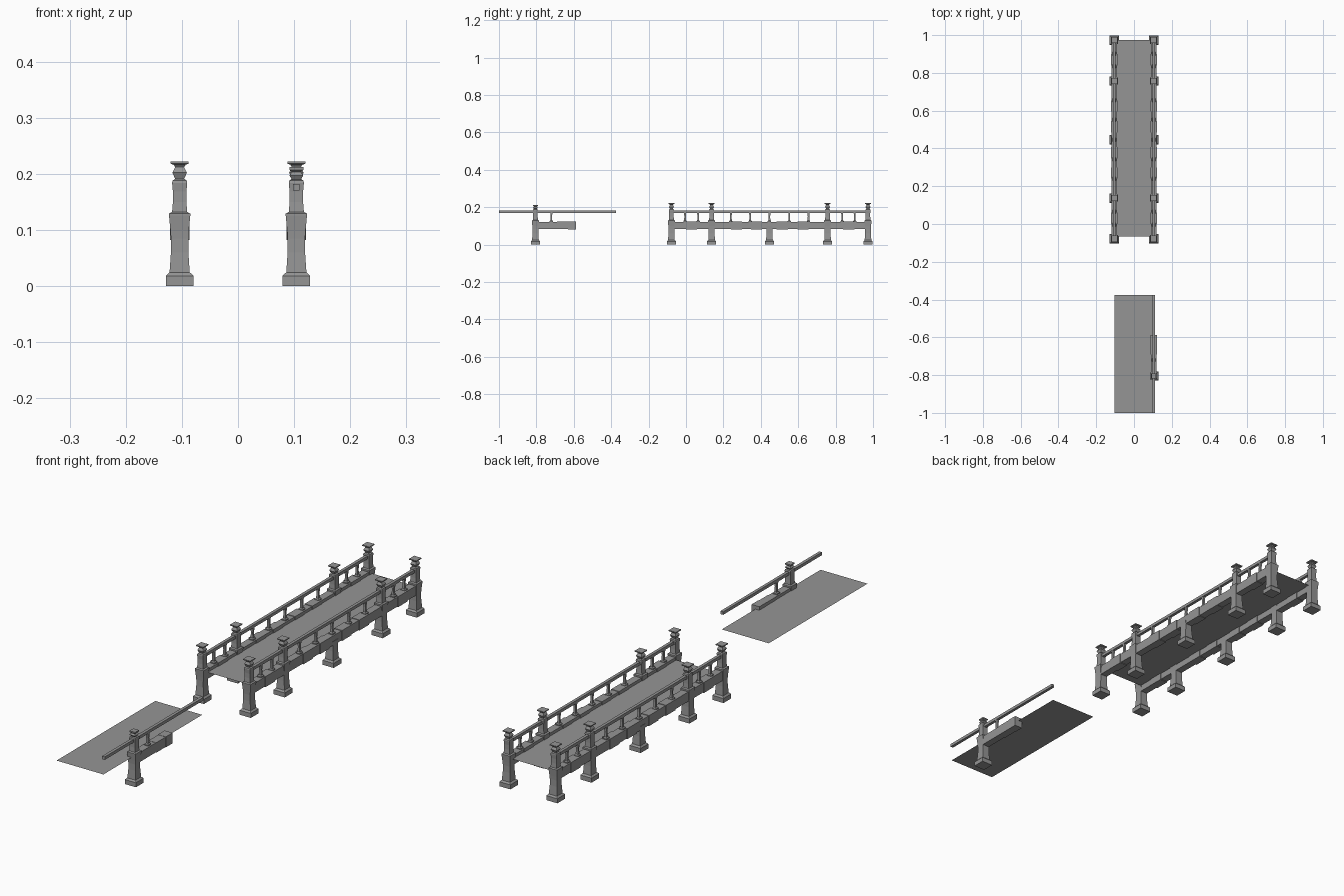
import bpy, bmesh
from mathutils import Vector

cube = bpy.data.objects.get("Cube")
if cube:
    bpy.data.objects.remove(cube, do_unlink=True)

stone = bpy.data.materials.new("grey stone")
stone.use_nodes = True
GREY = (0.3, 0.3, 0.3, 1)
stone.diffuse_color = GREY
stone.node_tree.nodes["Principled BSDF"].inputs["Base Color"].default_value = GREY

SIDE = 0.104          # distance of each balustrade from the centre line
DECK_Z = 0.11


def finish(name, bm):
    mesh = bpy.data.meshes.new(name)
    bmesh.ops.recalc_face_normals(bm, faces=bm.faces)
    bm.to_mesh(mesh)
    bm.free()
    mesh.materials.append(stone)
    obj = bpy.data.objects.new(name, mesh)
    bpy.context.collection.objects.link(obj)
    return obj


def square_stack(name, profile, x, y):
    """Square section lofted through (half width, height) pairs."""
    bm = bmesh.new()
    rings = [[bm.verts.new((x + sx * h, y + sy * h, z))
              for sx, sy in ((-1, -1), (1, -1), (1, 1), (-1, 1))]
             for h, z in profile]
    for a, b in zip(rings, rings[1:]):
        for i in range(4):
            j = (i + 1) % 4
            bm.faces.new((a[i], a[j], b[j], b[i]))
    bm.faces.new(rings[0])
    bm.faces.new(rings[-1])
    return finish(name, bm)


def box(name, low, high):
    bm = bmesh.new()
    bmesh.ops.create_cube(bm, size=1)
    low, high = Vector(low), Vector(high)
    for v in bm.verts:
        v.co = (low + high) / 2 + v.co * (high - low)
    return finish(name, bm)


def bar(name, x, y0, y1, half, z0, z1):
    return box(name, (x - half, y0, z0), (x + half, y1, z1))


def plane(name, y0, y1):
    bm = bmesh.new()
    bm.faces.new([bm.verts.new((x, y, DECK_Z)) for x, y in
                  ((-SIDE, y0), (SIDE, y0), (SIDE, y1), (-SIDE, y1))])
    # keep the sheet facing upward
    mesh_obj = finish(name, bm)
    if mesh_obj.data.polygons[0].normal.z < 0:
        mesh_obj.data.flip_normals()


# Post profiles: plinth, waisted leg, waisted upper shaft and finial
LEG = [(0.0245, 0), (0.0245, 0.018), (0.02, 0.023), (0.018, 0.024),
       (0.0155, 0.06), (0.0155, 0.085), (0.0165, 0.1)]
SHAFT = [(0.019, 0.126), (0.019, 0.129), (0.0135, 0.132), (0.012, 0.15),
         (0.012, 0.168), (0.0135, 0.184), (0.0125, 0.188)]
FINIAL = [(0.008, 0.191), (0.013, 0.202), (0.008, 0.212), (0.0105, 0.216),
          (0.016, 0.218), (0.016, 0.222)]
LOW_FINIAL = [(0.008, 0.19), (0.0125, 0.197), (0.008, 0.203), (0.0125, 0.207),
              (0.0125, 0.212)]


def baluster(x, y):
    square_stack("baluster", [(0.009, 0.122), (0.009, 0.126), (0.005, 0.13),
                              (0.004, 0.15), (0.0055, 0.171)], x, y)


# Bridge span
plane("bridge_deck", -0.065, 0.973)
for side, x in (("right", -SIDE), ("left", SIDE)):
    for y in (-0.078, 0.137, 0.757, 0.973):
        square_stack(side + "_post", LEG + SHAFT + FINIAL, x, y)
    square_stack(side + "_middle_leg", LEG, x, 0.446)
    bar(side + "_beam", x, -0.078, 0.973, 0.015, 0.084, 0.122)
    bar(side + "_handrail", x, -0.078, 0.973, 0.006, 0.17, 0.182)
    for y in (-0.005, 0.065, 0.24, 0.343, 0.446, 0.552, 0.655, 0.835, 0.902):
        baluster(x, y)
    # thicker stone blocks along the beam
    for y in (0.03, 0.27, 0.377, 0.515, 0.625, 0.87):
        bar(side + "_beam_block", x, y - 0.03, y + 0.03, 0.0175, 0.082, 0.124)

# Detached approach section
plane("approach_deck", -1, -0.375)
square_stack("approach_post", LEG + SHAFT + LOW_FINIAL, SIDE, -0.805)
bar("approach_beam", SIDE, -0.805, -0.63, 0.015, 0.084, 0.122)
bar("approach_beam_block", SIDE, -0.69, -0.63, 0.0165, 0.083, 0.123)
bar("approach_end_block", SIDE, -0.63, -0.588, 0.0175, 0.082, 0.124)
bar("approach_handrail", SIDE, -1, -0.375, 0.006, 0.17, 0.182)
baluster(SIDE, -0.72)
